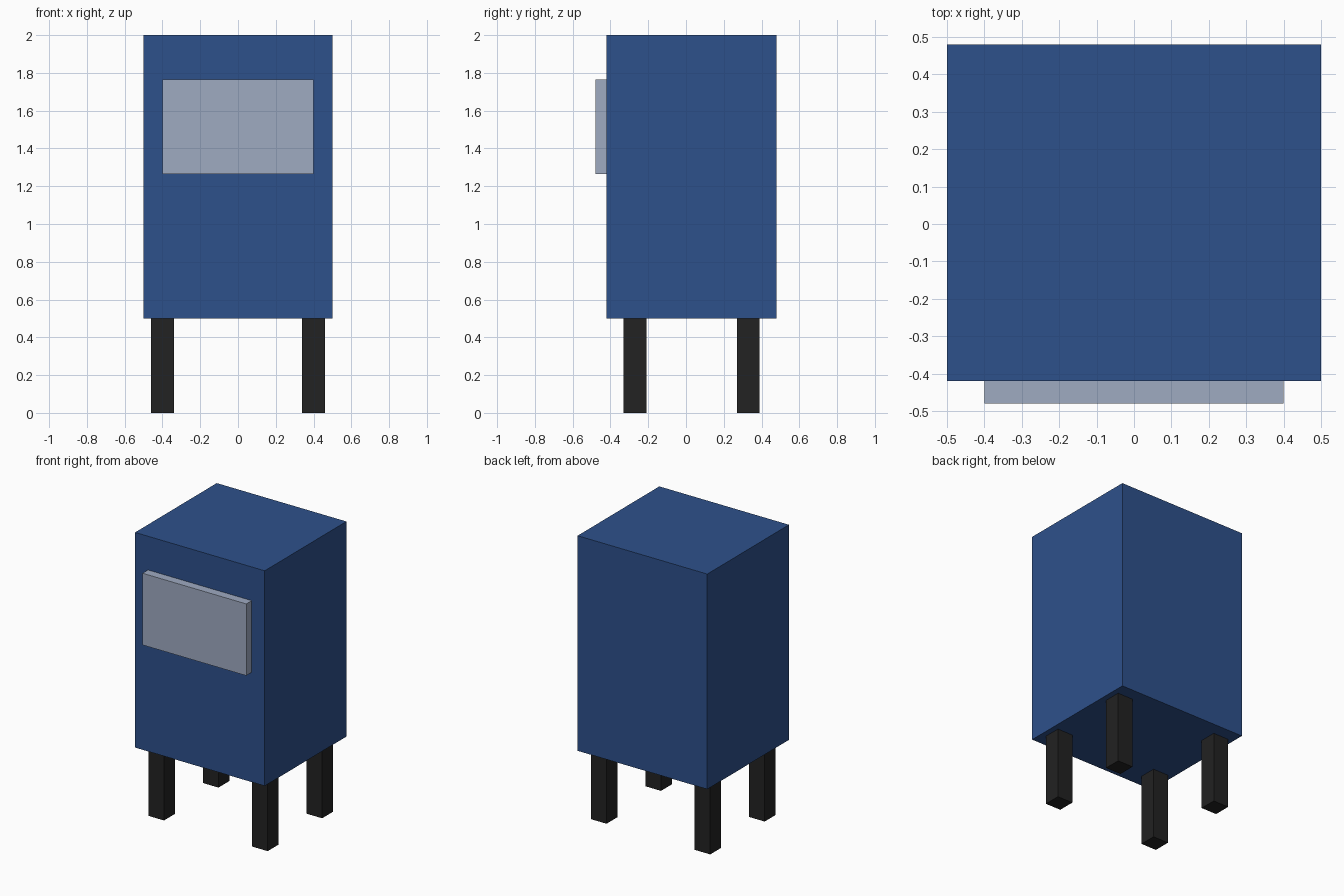
import bpy

default = bpy.data.objects.get("Cube")
if default:
    bpy.data.objects.remove(default, do_unlink=True)


def make_material(name, rgb):
    mat = bpy.data.materials.new(name)
    mat.use_nodes = True
    colour = (*rgb, 1.0)
    mat.diffuse_color = colour
    mat.node_tree.nodes["Principled BSDF"].inputs["Base Color"].default_value = colour
    return mat


def make_box(name, size, centre, mat):
    bpy.ops.mesh.primitive_cube_add(size=1, location=centre)
    box = bpy.context.object
    box.name = name
    box.scale = size
    bpy.ops.object.transform_apply(location=False, rotation=False, scale=True)
    box.data.materials.append(mat)
    return box


blue = make_material("deep blue", (0.027, 0.082, 0.26))
grey = make_material("pale blue grey", (0.345, 0.405, 0.535))
black = make_material("soft black", (0.016, 0.016, 0.016))

# Cabinet body
make_box("body", (1.0, 0.9, 1.5), (0, 0.03, 1.25), blue)

# Raised panel on the front face
make_box("front_panel", (0.8, 0.06, 0.5), (0, -0.45, 1.515), grey)

# Four square legs
for depth, y in (("front", -0.27), ("back", 0.33)):
    for side, x in (("left", 0.4), ("right", -0.4)):
        make_box(f"{depth}_{side}_leg", (0.12, 0.12, 0.5), (x, y, 0.25), black)
